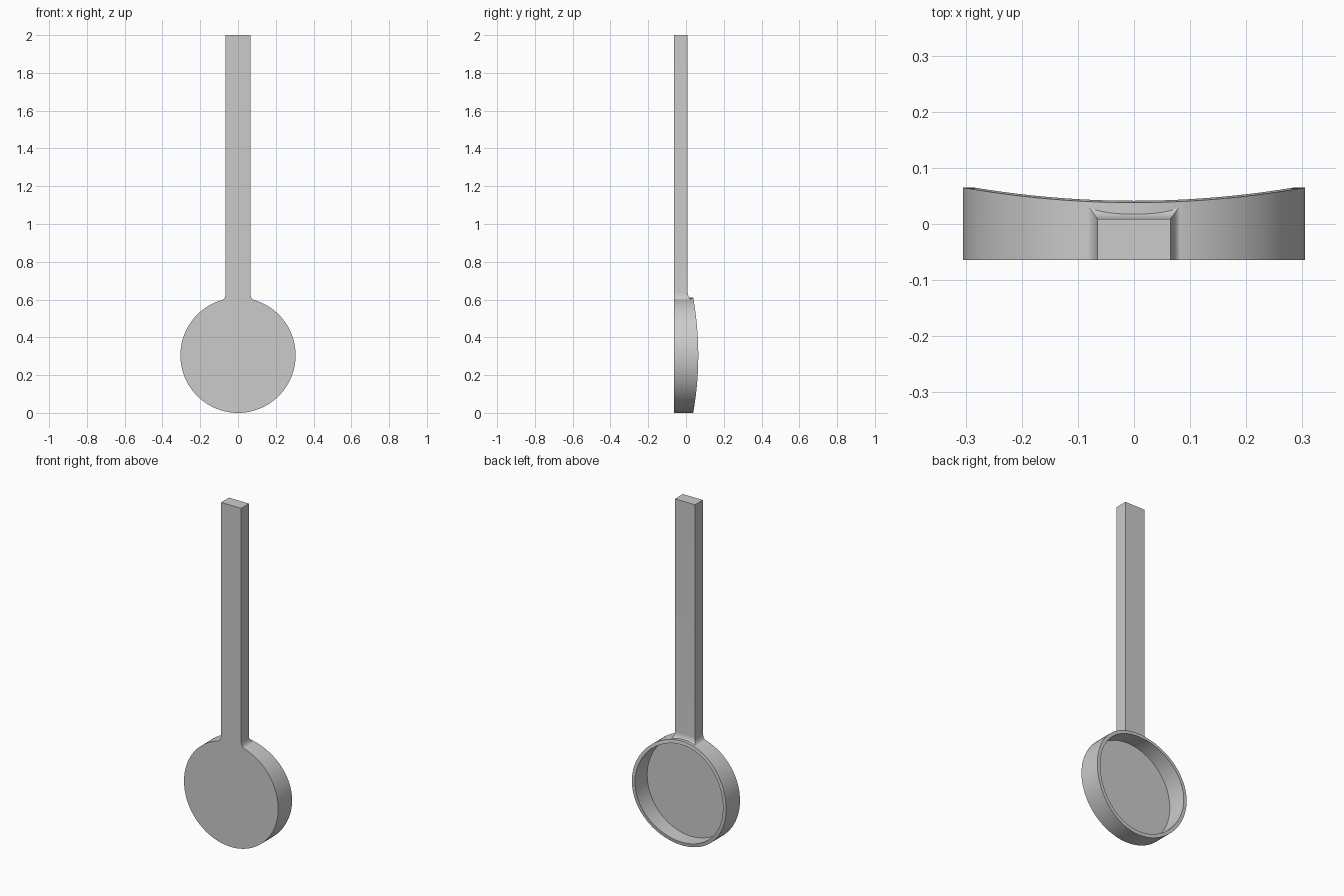
import bpy, bmesh, math

cube = bpy.data.objects.get("Cube")
if cube:
    bpy.data.objects.remove(cube, do_unlink=True)

R, INNER, SEGS = 0.305, 0.285, 96
FRONT, FLOOR = -0.064, -0.048
HALF_W, BACK, TOP = 0.065, 0.009, 2.0

grey = bpy.data.materials.new("plain grey")
grey.use_nodes = True
grey.diffuse_color = (0.6, 0.6, 0.6, 1)
grey.node_tree.nodes["Principled BSDF"].inputs["Base Color"].default_value = (0.6, 0.6, 0.6, 1)


def rim_height(z):
    """Back edge of the bowl, arched along its height."""
    return 0.065 - 0.027 * ((z - R) / R) ** 2


def loft(name, rings):
    """Skin a stack of closed rings and cap both ends."""
    bm = bmesh.new()
    rows = [[bm.verts.new(p) for p in ring] for ring in rings]
    n = len(rows[0])
    for a, b in zip(rows, rows[1:]):
        for i in range(n):
            j = (i + 1) % n
            bm.faces.new((a[i], a[j], b[j], b[i]))
    bm.faces.new(rows[0])
    bm.faces.new(rows[-1])
    bmesh.ops.recalc_face_normals(bm, faces=bm.faces)
    mesh = bpy.data.meshes.new(name)
    bm.to_mesh(mesh)
    bm.free()
    mesh.materials.append(grey)
    obj = bpy.data.objects.new(name, mesh)
    bpy.context.collection.objects.link(obj)
    bpy.ops.object.select_all(action='DESELECT')
    obj.select_set(True)
    bpy.context.view_layer.objects.active = obj
    bpy.ops.object.shade_smooth_by_angle(angle=math.radians(30))
    return obj


def circle(radius, depth):
    """Ring around the bowl axis; depth gives y from z."""
    ring = []
    for i in range(SEGS):
        a = math.tau * i / SEGS
        z = R + radius * math.sin(a)
        ring.append((radius * math.cos(a), depth(z), z))
    return ring


# Round bowl: front disc, outer wall, arched rim, inner wall, floor
loft("bowl", [
    circle(R, lambda z: FRONT),
    circle(R, rim_height),
    circle(INNER, rim_height),
    circle(INNER, lambda z: FLOOR),
])


# Handle: straight bar flaring through a concave fillet into the bowl wall
def section(z, flare):
    w = HALF_W + 0.02 * flare
    y = BACK + 0.028 * flare
    return [(-w, FRONT, z), (w, FRONT, z), (w, y, z), (-w, y, z)]


STEPS, START, DROP = 10, 0.64, 0.042
rings = [section(TOP, 0)]
for k in range(STEPS + 1):
    t = math.sin(math.pi / 2 * k / STEPS)
    rings.append(section(START - DROP * t, 1 - math.sqrt(max(0, 1 - t * t))))
rings.append(section(0.592, 1))
loft("handle", rings)
